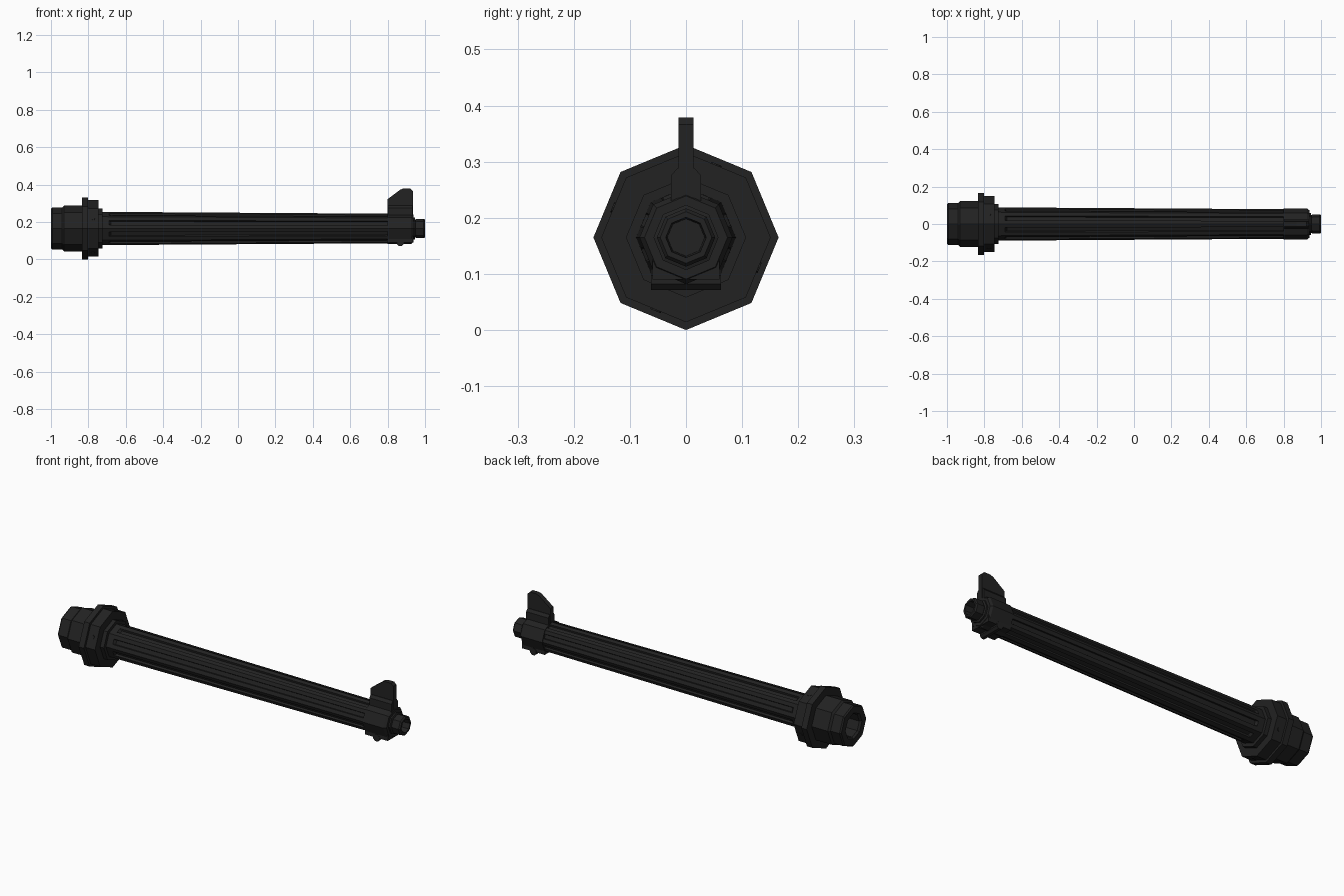
import bpy, bmesh, math
from mathutils import Vector

if "Cube" in bpy.data.objects:
    bpy.data.objects.remove(bpy.data.objects["Cube"])

CZ = 0.165  # height of the barrel axis
mat = bpy.data.materials.new("gunmetal black")
mat.diffuse_color = (0.016, 0.016, 0.016, 1)
mat.use_nodes = True
mat.node_tree.nodes["Principled BSDF"].inputs["Base Color"].default_value = mat.diffuse_color


def finish(name, bm):
    bmesh.ops.recalc_face_normals(bm, faces=bm.faces)
    me = bpy.data.meshes.new(name)
    bm.to_mesh(me)
    bm.free()
    me.materials.append(mat)
    ob = bpy.data.objects.new(name, me)
    bpy.context.collection.objects.link(ob)
    return ob


def loft(name, rings, cap=True):
    """Skin a list of equal-length point rings."""
    bm = bmesh.new()
    vs = [[bm.verts.new(p) for p in r] for r in rings]
    n = len(vs[0])
    for a, b in zip(vs, vs[1:]):
        for i in range(n):
            j = (i + 1) % n
            bm.faces.new((a[i], a[j], b[j], b[i]))
    if cap:
        bm.faces.new(vs[0])
        bm.faces.new(vs[-1])
    return finish(name, bm)


def lathe(name, profile):
    """Eight-sided turned part along x from (x, radius) pairs."""
    return loft(name, [[(x, r * math.cos(i * math.pi / 4), CZ + r * math.sin(i * math.pi / 4))
                        for i in range(8)] for x, r in profile])


def slab(name, xz, w):
    """Side profile extruded across y."""
    return loft(name, [[(x, y, z) for x, z in xz] for y in (-w, w)])


# Breech socket with hollow rear end
lathe("breech_socket", [(-0.88, 0.062), (-0.99, 0.062), (-1, 0.07), (-1, 0.106), (-0.993, 0.112),
                        (-0.94, 0.112), (-0.93, 0.122), (-0.83, 0.122), (-0.83, 0.11)])
# Large flange and collar
lathe("flange", [(-0.835, 0.1), (-0.835, 0.165), (-0.803, 0.165), (-0.803, 0.151),
                 (-0.747, 0.151), (-0.747, 0.107), (-0.725, 0.107), (-0.725, 0.07)])


# Fluted barrel: octagon with a groove along each flat
def barrel_ring(x, r, depth):
    pts = []
    for i in range(8):
        a, b = [Vector((0, math.cos(k * math.pi / 4), math.sin(k * math.pi / 4))) * r for k in (i, i + 1)]
        inward = -(a + b).normalized() * depth
        for t, d in ((0, 0), (0.3, 0), (0.34, 1), (0.66, 1), (0.7, 0)):
            pts.append(a.lerp(b, t) + inward * d + Vector((x, 0, CZ)))
    return pts


loft("fluted_barrel", [barrel_ring(-0.735, 0.089, 0), barrel_ring(-0.69, 0.0887, 0),
                       barrel_ring(-0.68, 0.0886, 0.011), barrel_ring(0.81, 0.079, 0.009)])

# Front sight block and muzzle with bore
lathe("sight_block", [(0.80, 0.06), (0.80, 0.083), (0.925, 0.083), (0.937, 0.074), (0.937, 0.04)])
lathe("muzzle", [(0.93, 0.058), (0.945, 0.058), (0.948, 0.048), (0.955, 0.052), (0.993, 0.052),
                 (1, 0.046), (1, 0.036), (0.93, 0.033)])

# Sight base with chamfered top, and the blade
base = [(-0.027, 0.2), (0.027, 0.2), (0.027, 0.275), (0.015, 0.289), (-0.015, 0.289), (-0.027, 0.275)]
loft("sight_base", [[(x, y, z) for y, z in base] for x in (0.802, 0.934)])
slab("sight_blade", [(0.80, 0.22), (0.935, 0.22), (0.935, 0.366), (0.922, 0.379),
                     (0.885, 0.379), (0.868, 0.373), (0.80, 0.322)], 0.013)

# Lug and cross pin under the sight block
slab("under_lug", [(0.80, 0.13), (0.80, 0.09), (0.935, 0.09), (0.935, 0.13)], 0.06)
slab("cross_pin", [(0.868 + 0.02 * math.cos(k * math.pi / 4 + math.pi / 8),
                    0.09 + 0.02 * math.sin(k * math.pi / 4 + math.pi / 8)) for k in range(8)], 0.062)

# Four small set screws on the collar
for k in range(4):
    a = math.radians(67.5 + 90 * k)
    n = Vector((0, math.cos(a), math.sin(a)))
    u, v = Vector((1, 0, 0)), n.cross(Vector((1, 0, 0)))
    loft(f"set_screw_{k + 1}", [[Vector((-0.775, 0, CZ)) + n * d + (u * math.cos(t * math.pi / 4)
                                 + v * math.sin(t * math.pi / 4)) * 0.01 for t in range(8)]
                                for d in (0.13, 0.142)])
